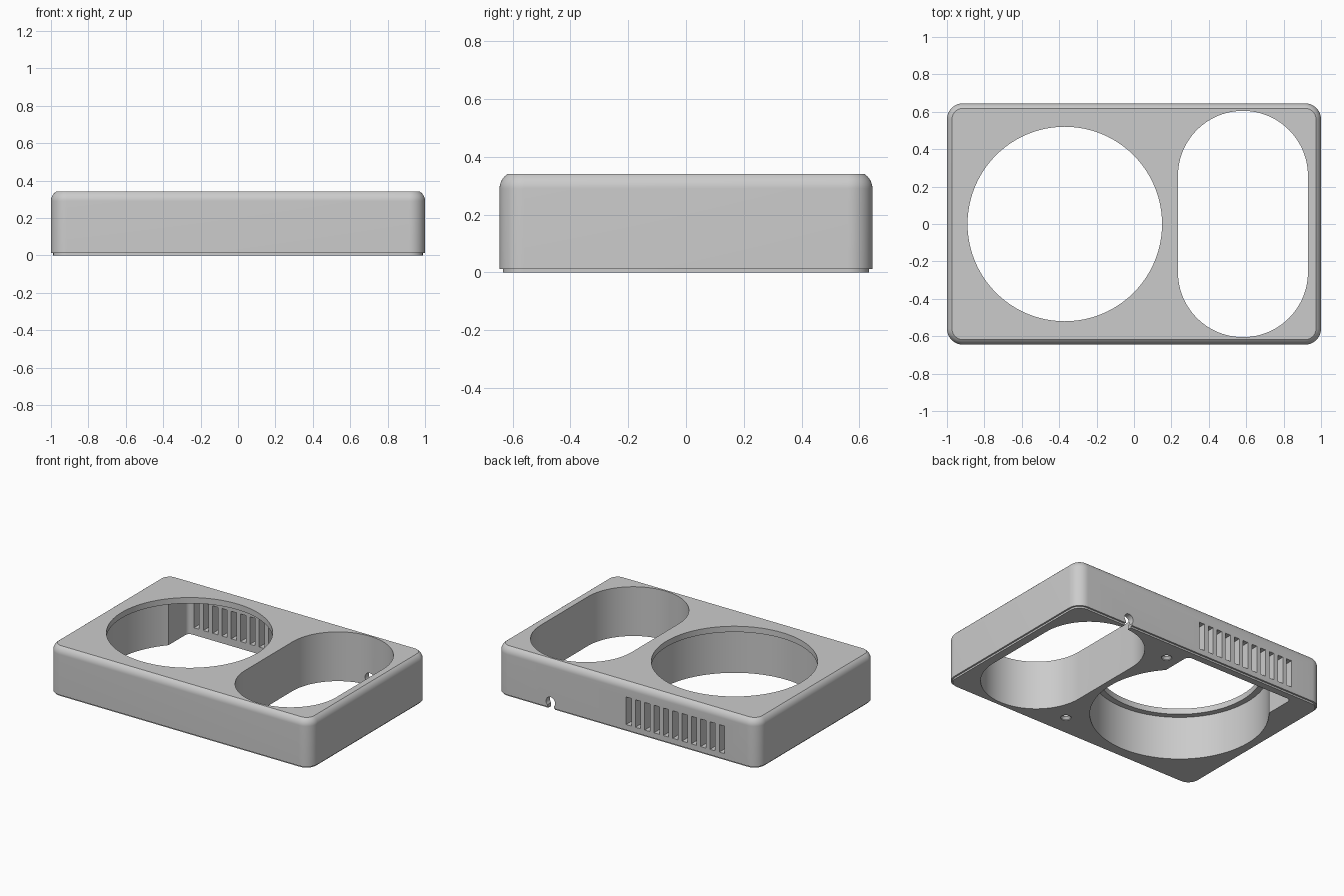
import bpy
import bmesh
from math import sin, cos, pi, sqrt, radians

cube = bpy.data.objects.get("Cube")
if cube:
    bpy.data.objects.remove(cube, do_unlink=True)

grey = bpy.data.materials.new("light_grey_plastic")
grey.use_nodes = True
COLOUR = (0.6, 0.6, 0.6, 1)
grey.diffuse_color = COLOUR
grey.node_tree.nodes["Principled BSDF"].inputs["Base Color"].default_value = COLOUR


def rounded(cx, cy, hx, hy, r=0.0, steps=12):
    """Counter-clockwise rounded rectangle outline, also used for circles and slots."""
    steps = steps if r else 0
    points = []
    for k, (sx, sy) in enumerate(((1, 1), (-1, 1), (-1, -1), (1, -1))):
        for i in range(steps + 1):
            a = pi / 2 * (k + i / max(steps, 1))
            p = (cx + sx * (hx - r) + r * cos(a), cy + sy * (hy - r) + r * sin(a))
            if not points or abs(p[0] - points[-1][0]) + abs(p[1] - points[-1][1]) > 1e-5:
                points.append(p)
    if abs(points[0][0] - points[-1][0]) + abs(points[0][1] - points[-1][1]) < 1e-5:
        points.pop()
    return points


def loft(name, levels, along_y=False):
    """Closed solid through outlines of equal length, each given as (outline, height)."""
    bm = bmesh.new()
    rings = [[bm.verts.new((u, h, v) if along_y else (u, v, h)) for u, v in outline]
             for outline, h in levels]
    n = len(rings[0])
    for low, high in zip(rings, rings[1:]):
        for i in range(n):
            j = (i + 1) % n
            bm.faces.new((low[i], low[j], high[j], high[i]))
    bm.faces.new(rings[0][::-1])
    bm.faces.new(rings[-1])
    bmesh.ops.recalc_face_normals(bm, faces=bm.faces)
    mesh = bpy.data.meshes.new(name)
    bm.to_mesh(mesh)
    bm.free()
    obj = bpy.data.objects.new(name, mesh)
    mesh.materials.append(grey)
    bpy.context.collection.objects.link(obj)
    return obj


def prism(name, outline, low, high, along_y=False):
    return loft(name, [(outline, low), (outline, high)], along_y)


HX, HY, TOP, CORNER = 1.0, 0.645, 0.34, 0.085
LIP, LEDGE, FILLET = 0.012, 0.30, 0.06


def body_outline(inset):
    return rounded(0, 0, HX - inset, HY - inset, CORNER - inset)


# Housing: recessed foot lip, straight walls and a partial fillet at the top
levels = [(body_outline(0.012), 0), (body_outline(0.012), LIP), (body_outline(0), LIP)]
for i in range(9):
    rise = (TOP - 0.29) * i / 8
    levels.append((body_outline(FILLET - sqrt(FILLET ** 2 - rise ** 2)), 0.29 + rise))
housing = loft("housing", levels)

# Cutters for the round opening with its retaining ledge
RX, SX = -0.37, 0.5825
cutters = [
    prism("round_bore", rounded(RX, 0, 0.56, 0.56, 0.56, 24), -0.1, LEDGE),
    prism("round_opening", rounded(RX, 0, 0.52, 0.52, 0.52, 24), 0.2, 0.5),
    prism("vent_pocket", rounded(RX, 0.36, 0.42, 0.225, 0.03, 5), -0.1, LEDGE),
    prism("oblong_opening", rounded(SX, 0, 0.3475, 0.605, 0.3475, 24), -0.1, 0.5),
    prism("cable_hole", rounded(SX, 0.05, 0.035, 0.035, 0.035, 6), 0.5, 0.8, True),
    prism("cable_slit", rounded(SX, 0, 0.025, 0.05), 0.5, 0.8, True),
]

# Row of ventilation slots in the back wall
for i in range(11):
    x = RX + 0.0712 * (i - 5)
    cutters.append(prism("vent_slot", rounded(x, 0.145, 0.02, 0.095), 0.55, 0.8, True))

# Countersunk screw holes in the underside
for y in (-0.49, 0.49):
    wide, narrow = (rounded(0.145, y, r, r, r, 6) for r in (0.033, 0.02))
    cutters.append(loft("screw_hole", [(wide, -0.05), (wide, 0.005), (narrow, 0.02), (narrow, 0.15)]))

bpy.ops.object.select_all(action="DESELECT")
bpy.context.view_layer.objects.active = housing
housing.select_set(True)
for cutter in cutters:
    cutter.hide_render = True
    mod = housing.modifiers.new("cut", "BOOLEAN")
    mod.operation = "DIFFERENCE"
    mod.solver = "EXACT"
    mod.object = cutter
    bpy.ops.object.modifier_apply(modifier=mod.name)
    bpy.data.objects.remove(cutter, do_unlink=True)

bpy.ops.object.shade_smooth_by_angle(angle=radians(30))
